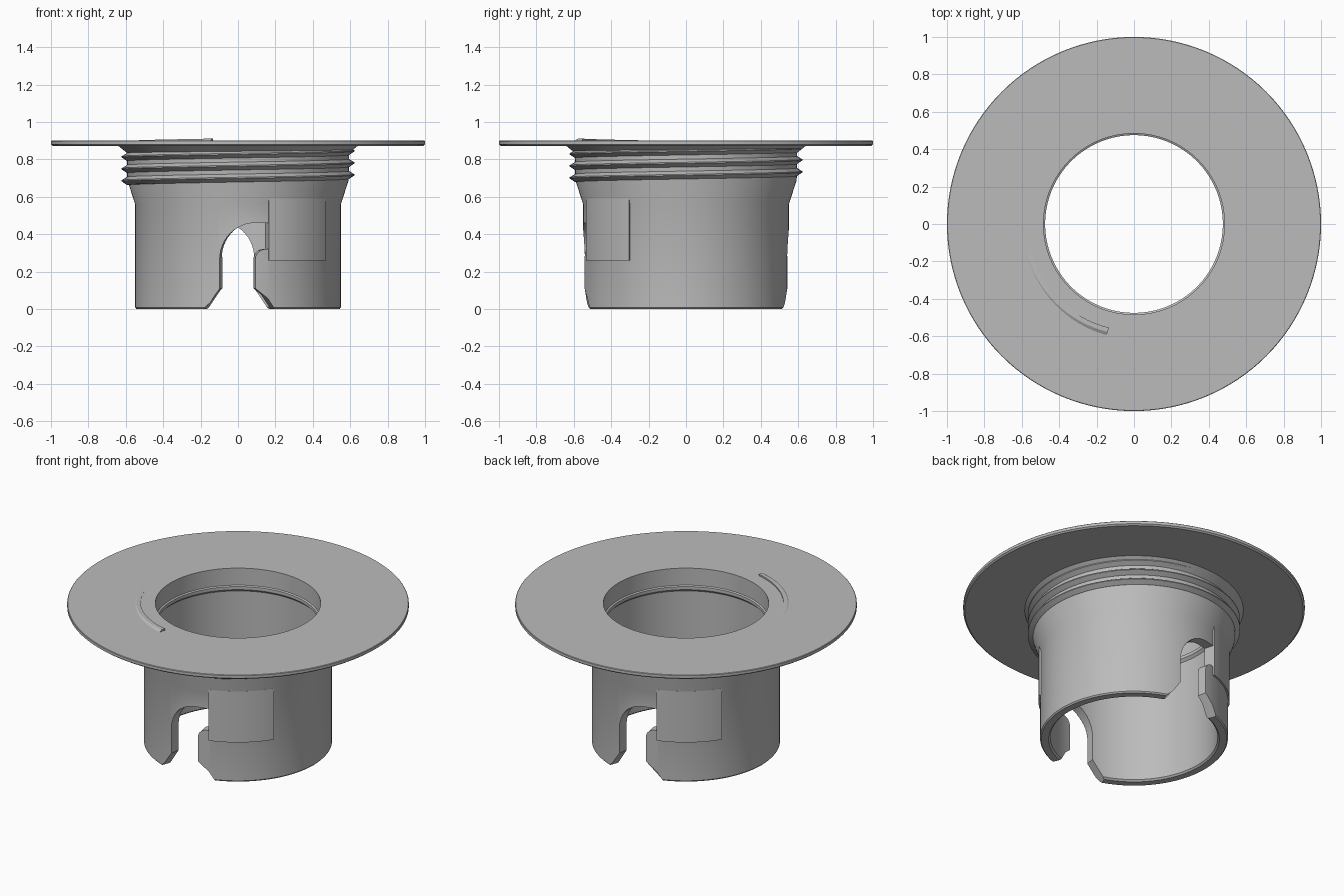
import bpy, bmesh
from math import sin, cos, tan, asin, atan2, pi, radians

if "Cube" in bpy.data.objects:
    bpy.data.objects.remove(bpy.data.objects["Cube"], do_unlink=True)

grey = bpy.data.materials.new("plain_grey")
grey.use_nodes = True
GREY = (0.5, 0.5, 0.5, 1)
grey.diffuse_color = GREY
grey.node_tree.nodes["Principled BSDF"].inputs["Base Color"].default_value = GREY


def skin(name, rings, closed):
    """Join equal rings of points into a solid; open runs get end caps."""
    bm = bmesh.new()
    rows = [[bm.verts.new(p) for p in ring] for ring in rings]
    n = len(rows[0])
    pairs = list(zip(rows, rows[1:]))
    if closed:
        pairs.append((rows[-1], rows[0]))
    else:
        bm.faces.new(rows[0])
        bm.faces.new(rows[-1])
    for a, b in pairs:
        for i in range(n):
            j = (i + 1) % n
            bm.faces.new((a[i], a[j], b[j], b[i]))
    bmesh.ops.recalc_face_normals(bm, faces=bm.faces)
    mesh = bpy.data.meshes.new(name)
    bm.to_mesh(mesh)
    bm.free()
    mesh.materials.append(grey)
    ob = bpy.data.objects.new(name, mesh)
    bpy.context.collection.objects.link(ob)
    return ob


def polar(profile, angle, lift=0):
    return [(r * cos(angle), r * sin(angle), z + lift) for r, z in profile]


def smooth(ob):
    bpy.ops.object.select_all(action="DESELECT")
    ob.select_set(True)
    bpy.context.view_layer.objects.active = ob
    bpy.ops.object.shade_smooth_by_angle(angle=radians(25))


# Flange, neck and tube as one turned profile
SEGMENTS = 128
profile = [
    (0.49, 0.01), (0.5, 0), (0.543, 0), (0.55, 0.008),
    (0.55, 0.56), (0.592, 0.69), (0.594, 0.835), (0.64, 0.872),
    (0.99, 0.872), (1, 0.88), (1, 0.897), (0.997, 0.9),
    (0.484, 0.9), (0.484, 0.79), (0.475, 0.785), (0.475, 0.765), (0.49, 0.75),
]
body = skin("flanged_tube", [polar(profile, 2 * pi * i / SEGMENTS) for i in range(SEGMENTS)], True)

# Hooked slot outline, measured on the outer wall
R = 0.55
outline = [(-0.21, -0.022), (-0.098, 0.11)]
for i in range(13):
    a = pi - i * pi / 24
    outline.append((0.09 + 0.188 * cos(a), 0.27 + 0.19 * sin(a)))
outline += [(0.163, 0.46), (0.163, 0.32)]
for i in range(7):
    a = pi / 2 + i * pi / 12
    outline.append((0.148 + 0.055 * cos(a), 0.265 + 0.055 * sin(a)))
outline += [(0.093, 0.11), (0.21, -0.022)]

# Opposite slots, with walls running towards the axis
for name, side in (("front_slot_cutter", 1), ("back_slot_cutter", -1)):
    rings = [[(side * k * tan(asin(x / R)), -side * k, z) for x, z in outline] for k in (0.4, 0.7)]
    cutter = skin(name, rings, False)
    cutter.hide_render = True
    cutter.hide_set(True)
    cut = body.modifiers.new(name, "BOOLEAN")
    cut.operation = "DIFFERENCE"
    cut.solver = "EXACT"
    cut.object = cutter

# Bake the cuts, then remove the cutters
bpy.context.view_layer.update()
cut_mesh = bpy.data.meshes.new_from_object(body.evaluated_get(bpy.context.evaluated_depsgraph_get()))
body.modifiers.clear()
body.data = cut_mesh
for name in ("front_slot_cutter", "back_slot_cutter"):
    bpy.data.objects.remove(bpy.data.objects[name], do_unlink=True)
smooth(body)

# Raised pads beside the slots
pad_section = [(0.53, 0.26), (0.56, 0.26), (0.56, 0.59), (0.53, 0.59)]
start, end = atan2(-0.53, 0.164), atan2(-0.305, 0.47)
for name, turn in (("front_pad", 0), ("back_pad", pi)):
    rings = [polar(pad_section, turn + start + (end - start) * i / 16) for i in range(17)]
    smooth(skin(name, rings, False))

# Screw thread, its last turn running out through the flange
PITCH, TURNS, STEPS = 0.064, 3.22, 300
ridge = [(0.57, -0.025), (0.594, -0.022), (0.622, -0.003), (0.622, 0.003), (0.594, 0.02), (0.57, 0.02)]
rings = []
for i in range(STEPS + 1):
    t = TURNS * i / STEPS
    rings.append(polar(ridge, -pi + 2 * pi * t - 0.05, 0.685 + PITCH * t))
smooth(skin("screw_thread", rings, False))
